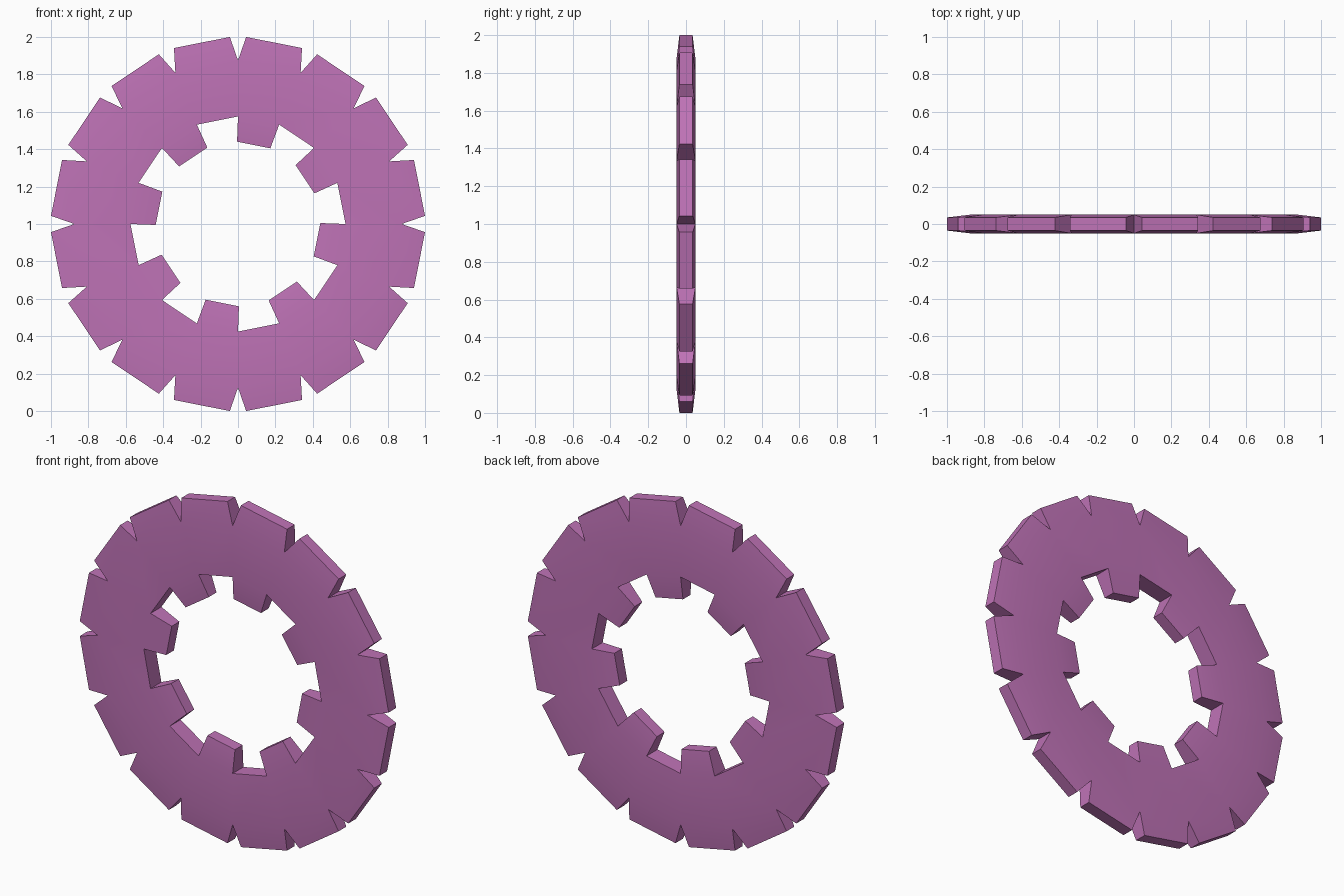
import bpy, bmesh
from math import sin, cos, radians

if "Cube" in bpy.data.objects:
    bpy.data.objects.remove(bpy.data.objects["Cube"])

SEG = 16
STEP = 360 / SEG
R_IN, R_OUT, HALF = 0.575, 0.875, 0.05      # ring body
TIP_HALF = 0.035                            # half thickness at tooth tips

bm = bmesh.new()


def pair(r, deg, half):
    """Front and back vertex at a clockwise angle from the top."""
    a = radians(deg)
    return [bm.verts.new((r * sin(a), y, 1 + r * cos(a))) for y in (-half, half)]


def tooth(a, b, mid, r, spread):
    """Tapered block growing from the wall between vertex pairs a and b."""
    c = pair(r, mid - spread, TIP_HALF)
    d = pair(r, mid + spread, TIP_HALF)
    for f in ((a[0], b[0], d[0], c[0]), (a[1], b[1], d[1], c[1]),
              (a[0], a[1], c[1], c[0]), (b[0], b[1], d[1], d[0]),
              (c[0], c[1], d[1], d[0])):
        bm.faces.new(f)


# Ring body with teeth outside everywhere and inside on every other segment
inner = [pair(R_IN, i * STEP, HALF) for i in range(SEG)]
outer = [pair(R_OUT, i * STEP, HALF) for i in range(SEG)]
for i in range(SEG):
    j = (i + 1) % SEG
    mid = (i + 0.5) * STEP
    for s in (0, 1):
        bm.faces.new((inner[i][s], inner[j][s], outer[j][s], outer[i][s]))
    tooth(outer[i], outer[j], mid, 1.001, 8.75)
    if i % 2 == 0:
        tooth(inner[i], inner[j], mid, 0.44, 11.9)
    else:
        bm.faces.new((inner[i][0], inner[i][1], inner[j][1], inner[j][0]))

bmesh.ops.recalc_face_normals(bm, faces=bm.faces[:])
mesh = bpy.data.meshes.new("toothed_ring")
bm.to_mesh(mesh)
bm.free()
ring = bpy.data.objects.new("toothed_ring", mesh)
bpy.context.collection.objects.link(ring)

# Soft shading across the faces, sharp tooth edges
bpy.context.view_layer.objects.active = ring
ring.select_set(True)
bpy.ops.object.shade_smooth_by_angle(angle=radians(20))

mat = bpy.data.materials.new("purple")
mat.diffuse_color = (0.52, 0.17, 0.47, 1)
mat.use_nodes = True
mat.node_tree.nodes["Principled BSDF"].inputs["Base Color"].default_value = mat.diffuse_color
mesh.materials.append(mat)
